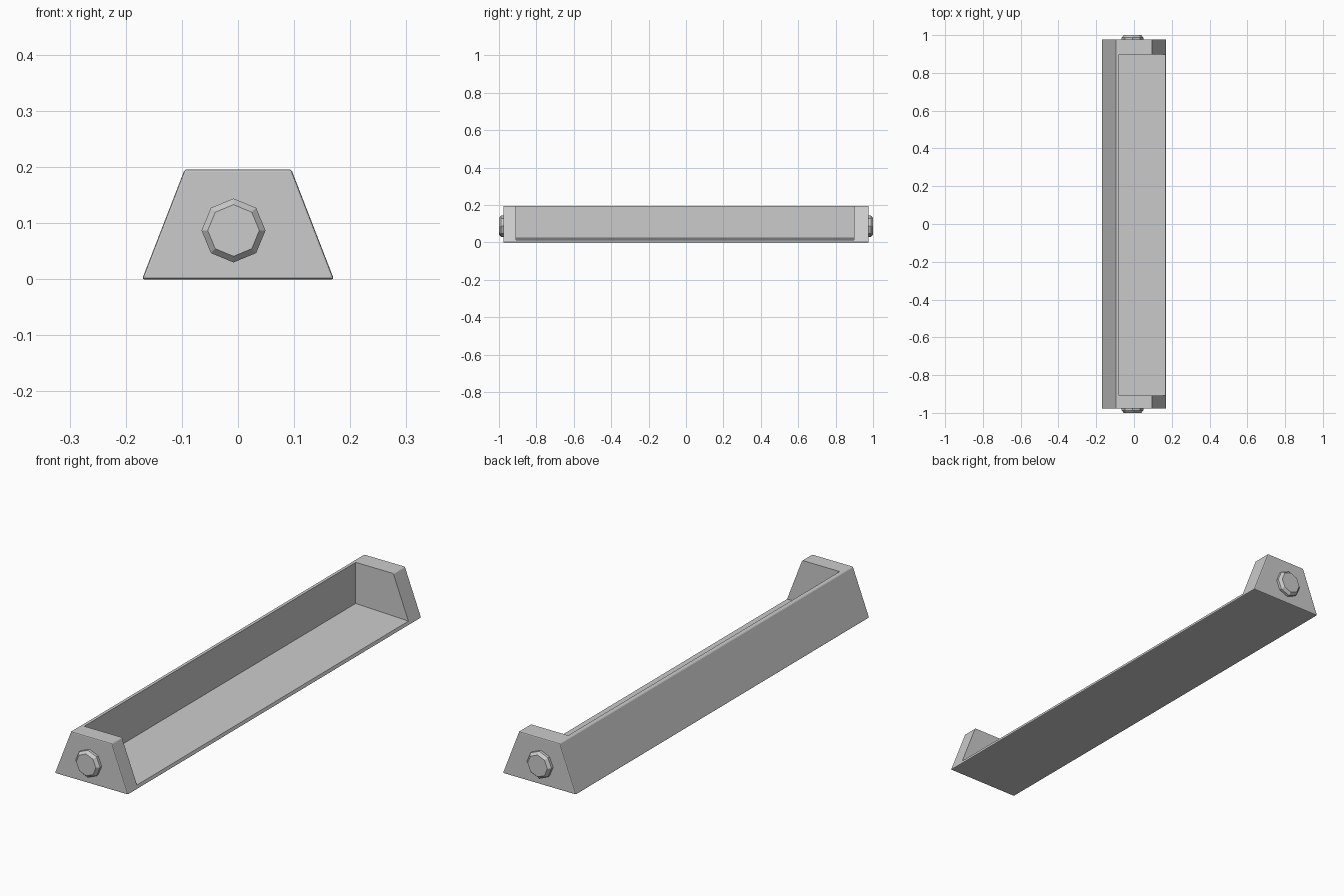
import bpy, bmesh, math

if "Cube" in bpy.data.objects:
    bpy.data.objects.remove(bpy.data.objects["Cube"])


def make_object(name, bm):
    bmesh.ops.recalc_face_normals(bm, faces=bm.faces[:])
    mesh = bpy.data.meshes.new(name)
    bm.to_mesh(mesh)
    bm.free()
    obj = bpy.data.objects.new(name, mesh)
    bpy.context.collection.objects.link(obj)
    return obj


def loft(name, sections):
    """Join matching xz outlines, each placed at its own y, into a closed solid."""
    bm = bmesh.new()
    rings = [[bm.verts.new((x, y, z)) for x, z in pts] for y, pts in sections]
    n = len(rings[0])
    for a, b in zip(rings, rings[1:]):
        for i in range(n):
            j = (i + 1) % n
            bm.faces.new((a[i], a[j], b[j], b[i]))
    bm.faces.new(rings[0])
    bm.faces.new(rings[-1])
    return make_object(name, bm)


def octagon(r, cx=-0.008, cz=0.087):
    return [(cx + r * math.cos(k * math.pi / 4), cz + r * math.sin(k * math.pi / 4))
            for k in range(8)]


# Tray body: long trapezoid block with slightly eased edges
trapezoid = [(-0.171, 0), (0.171, 0), (0.095, 0.196), (-0.095, 0.196)]
body = loft("tray_body", [(-0.977, trapezoid), (0.977, trapezoid)])
bevel = body.modifiers.new("eased_edges", 'BEVEL')
bevel.width = 0.004
bevel.segments = 2

# Open recess: leaves the back wall, thin floor and two end blocks
recess = [(-0.08, 0.023), (0.3, 0.009), (0.3, 0.3), (-0.08, 0.3)]
cutter = loft("recess_cutter", [(-0.909, recess), (0.898, recess)])
cutter.hide_render = True
cutter.hide_viewport = False
cutter.display_type = 'WIRE'
cut = body.modifiers.new("recess", 'BOOLEAN')
cut.operation = 'DIFFERENCE'
cut.solver = 'EXACT'
cut.object = cutter

# Apply the modifiers and drop the cutter
bpy.context.view_layer.objects.active = body
body.select_set(True)
for name in ("eased_edges", "recess"):
    bpy.ops.object.modifier_apply(modifier=name)
bpy.data.objects.remove(cutter)

# Octagonal chamfered bolt heads on both ends
for side, label in ((-1, "front"), (1, "back")):
    loft(label + "_bolt_head", [(side * 0.965, octagon(0.057)),
                                (side * 0.988, octagon(0.057)),
                                (side * 1.0, octagon(0.046))])
